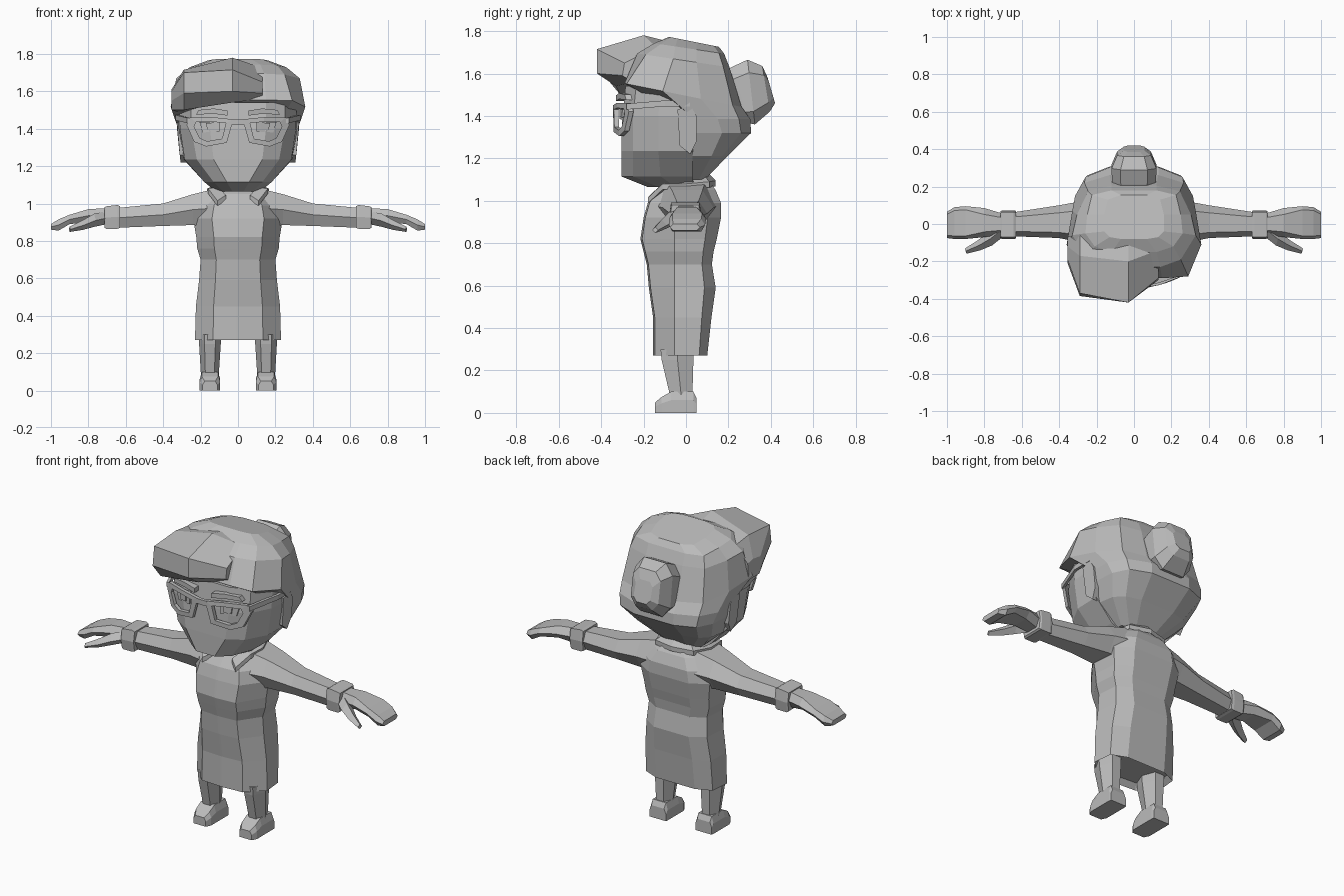
import bpy, bmesh

grey = bpy.data.materials.new("plain_grey")
grey.diffuse_color = (0.5, 0.5, 0.5, 1)


def finish(name, bm, mirror=False):
    bmesh.ops.recalc_face_normals(bm, faces=bm.faces)
    me = bpy.data.meshes.new(name)
    bm.to_mesh(me)
    bm.free()
    me.materials.append(grey)
    ob = bpy.data.objects.new(name, me)
    bpy.context.collection.objects.link(ob)
    if mirror:
        ob.modifiers.new("mirror", 'MIRROR').use_axis[0] = True
    return ob


def loft(name, rings, mirror=False, closed=False):
    """Skin equal-length rings of points; cap the ends or join them in a loop."""
    bm = bmesh.new()
    vs = [[bm.verts.new(p) for p in r] for r in rings]
    pairs = list(zip(vs, vs[1:])) + ([(vs[-1], vs[0])] if closed else [])
    n = len(vs[0])
    for a, b in pairs:
        for i in range(n):
            j = (i + 1) % n
            bm.faces.new((a[i], a[j], b[j], b[i]))
    if not closed:
        bm.faces.new(vs[0])
        bm.faces.new(vs[-1])
    return finish(name, bm, mirror)


def sym(half, z, tilt=0):
    """Full ring from its right half, lying at height z and tilted along y."""
    full = half + [(-x, y) for x, y in reversed(half)]
    return [(x, y, z - tilt * y) for x, y in full]


def limb(x, top, bot, front, back, k=0.6):
    """Six-sided section across the x axis."""
    m = (top + bot) / 2
    return [(x, front, m), (x, front * k, top), (x, back * k, top),
            (x, back, m), (x, back * k, bot), (x, front * k, bot)]


def leg_ring(x0, x1, y0, y1, z):
    """Six-sided section across the z axis."""
    m, d = (y0 + y1) / 2, (x1 - x0) * 0.25
    return [(x0 + d, y0, z), (x1 - d, y0, z), (x1, m, z),
            (x1 - d, y1, z), (x0 + d, y1, z), (x0, m, z)]


# dress: height, half width, front, back
dress = [(0.27, 0.23, -0.155, 0.10), (0.45, 0.225, -0.155, 0.12),
         (0.59, 0.208, -0.175, 0.14), (0.70, 0.20, -0.185, 0.122),
         (0.76, 0.218, -0.20, 0.13), (0.82, 0.223, -0.215, 0.145),
         (0.92, 0.24, -0.20, 0.165), (0.99, 0.22, -0.18, 0.165),
         (1.05, 0.16, -0.135, 0.14), (1.09, 0.10, -0.08, 0.11)]
inner = (0.30, 0.20, -0.13, 0.08)
loft("dress", [sym([(0.03 * w, f), (0.58 * w, f + 0.008), (w, -0.055),
                    (0.95 * w, 0.62 * b), (0.55 * w, b)], z)
               for z, w, f, b in [inner] + dress])
loft("neck", [sym([(0.05, -0.08), (0.09, -0.03), (0.08, 0.06), (0.03, 0.10)], z)
     for z in (1.04, 1.15)])

# sleeves, cuffs, hands
loft("sleeve", [limb(0.10, 1.085, 0.87, -0.15, 0.15),
                limb(0.24, 1.05, 0.885, -0.11, 0.13),
                limb(0.40, 1.0, 0.88, -0.075, 0.10),
                limb(0.66, 0.975, 0.87, -0.065, 0.06)], True)
loft("cuff", [limb(0.63, 0.985, 0.87, -0.078, 0.07, 0.88),
              limb(0.645, 0.992, 0.865, -0.08, 0.073, 0.88),
              limb(0.705, 0.985, 0.865, -0.08, 0.073, 0.88),
              limb(0.715, 0.98, 0.872, -0.075, 0.068, 0.88)], True)
loft("hand", [limb(0.70, 0.975, 0.885, -0.055, 0.055),
              limb(0.80, 0.97, 0.90, -0.07, 0.085),
              limb(0.90, 0.94, 0.89, -0.08, 0.095, 0.8),
              limb(0.96, 0.915, 0.855, -0.08, 0.09, 0.8),
              limb(1.0, 0.89, 0.86, -0.075, 0.065, 0.8)], True)
thumb = [(0.70, -0.025, 0.925, 0.035), (0.77, -0.08, 0.91, 0.035),
         (0.83, -0.115, 0.885, 0.026), (0.90, -0.145, 0.862, 0.014)]
loft("thumb", [[(x - r * 0.3, y - r, z), (x, y, z + r), (x + r * 0.3, y + r, z),
                (x, y, z - r)] for x, y, z, r in thumb], True)

# legs and shoes
loft("leg", [leg_ring(0.09, 0.21, -0.12, 0.035, 0.30), leg_ring(0.092, 0.208, -0.115, 0.035, 0.25),
             leg_ring(0.103, 0.198, -0.075, 0.03, 0.08)], True)
loft("shoe", [[(0.30 - s, y, 0), (s, y, 0), (s, y, t * 0.6),
               (s - 0.012, y, t), (0.312 - s, y, t), (0.30 - s, y, t * 0.6)]
              for y, t, s in [(0.05, 0.07, 0.203), (0.035, 0.1, 0.205), (-0.07, 0.1, 0.205),
                              (-0.115, 0.075, 0.205), (-0.145, 0.05, 0.19)]], True)

# collar: inner top and outer bottom edges, from centre back to the front tip
collar = [((0, 0.11, 1.125), (0, 0.14, 1.08)),
          ((0.09, 0.085, 1.12), (0.125, 0.11, 1.075)),
          ((0.115, -0.01, 1.105), (0.165, 0.0, 1.065)),
          ((0.10, -0.09, 1.085), (0.16, -0.11, 1.065)),
          ((0.065, -0.15, 1.045), (0.11, -0.18, 1.0))]
loft("collar", [[a, (a[0], a[1], a[2] - 0.03), (b[0], b[1], b[2] - 0.012), b,
                 (b[0], b[1], b[2] + 0.015)] for a, b in collar], True)

# face and ears
face = [(1.065, [(0.03, -0.18), (0.08, -0.13), (0.12, -0.05), (0.10, 0.04)]),
        (1.115, [(0.06, -0.305), (0.13, -0.25), (0.18, -0.12), (0.18, 0.03)]),
        (1.235, [(0.13, -0.305), (0.22, -0.25), (0.285, -0.13), (0.29, 0.03)]),
        (1.40, [(0.15, -0.30), (0.25, -0.25), (0.31, -0.13), (0.322, 0.03)]),
        (1.54, [(0.15, -0.285), (0.25, -0.235), (0.315, -0.12), (0.31, 0.03)])]
loft("face", [sym(h, z) for z, h in face])
loft("ear", [[(x + 0.12 * (min(z, 1.38) - 1.38), y, z) for y, z in
              ((-0.03, 1.26), (0.02, 1.22), (0.05, 1.28), (0.05, 1.40), (0.02, 1.45), (-0.04, 1.43))]
             for x in (0.28, 0.326)], True)

# hair: height, tilt, half ring from front to back
hair = [(1.10, 0, [(0.06, 0), (0.10, 0), (0.14, 0.03), (0.14, 0.06), (0.10, 0.08), (0.06, 0.09)]),
        (1.21, 0, [(0.10, 0), (0.20, 0), (0.265, 0.03), (0.25, 0.12), (0.20, 0.17), (0.11, 0.195)]),
        (1.32, 0, [(0.10, 0), (0.20, 0), (0.305, 0.04), (0.295, 0.17), (0.25, 0.26), (0.13, 0.307)]),
        (1.385, 0, [(0.10, 0), (0.20, 0), (0.315, 0.04), (0.315, 0.15), (0.26, 0.25), (0.13, 0.303)]),
        (1.495, 0.2, [(0.15, -0.29), (0.29, -0.28), (0.36, -0.11), (0.33, 0.07), (0.265, 0.22), (0.13, 0.262)]),
        (1.66, 0.15, [(0.14, -0.23), (0.25, -0.19), (0.33, -0.06), (0.305, 0.05), (0.245, 0.175), (0.12, 0.205)]),
        (1.72, 0.15, [(0.12, -0.15), (0.21, -0.12), (0.26, -0.05), (0.25, 0.05), (0.225, 0.155), (0.12, 0.18)]),
        (1.757, 0.2, [(0.07, -0.08), (0.13, -0.07), (0.16, -0.04), (0.16, 0.05), (0.14, 0.13), (0.07, 0.155)])]
loft("hair", [sym(h, z, t) for z, t, h in hair])

# swept fringe: sections along x, listed as (y, z)
fringe = [(-0.355, [(-0.07, 1.60), (-0.12, 1.61), (-0.19, 1.60), (-0.21, 1.55), (-0.18, 1.50), (-0.08, 1.50)]),
          (-0.29, [(-0.05, 1.70), (-0.17, 1.715), (-0.37, 1.70), (-0.385, 1.59), (-0.31, 1.50), (-0.08, 1.48)]),
          (-0.03, [(-0.08, 1.75), (-0.20, 1.78), (-0.42, 1.715), (-0.42, 1.60), (-0.33, 1.54), (-0.10, 1.54)]),
          (0.13, [(-0.08, 1.73), (-0.14, 1.725), (-0.29, 1.65), (-0.30, 1.59), (-0.25, 1.56), (-0.10, 1.56)])]
loft("fringe", [[(x, y, z) for y, z in s] for x, s in fringe])

# bun: top and bottom (y, z) of each octagon, half width
bun = [((0.16, 1.60), (0.25, 1.38), 0.115), ((0.215, 1.63), (0.30, 1.365), 0.118),
       ((0.29, 1.665), (0.325, 1.36), 0.12),
       ((0.36, 1.635), (0.395, 1.42), 0.09), ((0.385, 1.58), (0.42, 1.46), 0.055)]
octagon = [(-0.6, 0), (0.6, 0), (1, 0.2), (1, 0.8), (0.6, 1), (-0.6, 1), (-1, 0.8), (-1, 0.2)]
loft("hair_bun", [[(w * u, a[0] + (b[0] - a[0]) * t, a[1] + (b[1] - a[1]) * t)
                   for u, t in octagon] for a, b, w in bun])


# face details follow this curve
def bend(x, off=0):
    return -0.345 + x * x + off


def plate(name, pts, off, thick):
    loft(name, [[(x, bend(x, o), z) for x, z in pts] for o in (off, off + thick)], True)


# glasses rims
outer = [(0.025, 1.45), (0.14, 1.462), (0.255, 1.46), (0.275, 1.42), (0.235, 1.33), (0.17, 1.305), (0.06, 1.325)]
hole = [(0.065, 1.43), (0.14, 1.437), (0.225, 1.435), (0.235, 1.41), (0.205, 1.35), (0.165, 1.333), (0.085, 1.347)]
loft("glasses_rim", [[(a, bend(a), b), (a, bend(a, 0.022), b), (c, bend(c, 0.022), d), (c, bend(c), d)]
                     for (a, b), (c, d) in zip(outer, hole)], True, closed=True)
plate("glasses_bridge", [(0, 1.42), (0.045, 1.42), (0.035, 1.45), (0, 1.45)], 0.0, 0.02)
loft("glasses_temple", [[(x - 0.008, y, z), (x + 0.008, y, z), (x + 0.008, y, z + 0.028), (x - 0.008, y, z + 0.028)]
                        for x, y, z in ((0.265, -0.28, 1.43), (0.325, -0.10, 1.445), (0.325, 0.02, 1.445))], True)

# eyes and brows
plate("eye", [(0.10, 1.385), (0.19, 1.38), (0.205, 1.435), (0.10, 1.44)], 0.022, 0.02)
plate("pupil", [(0.125, 1.395), (0.165, 1.393), (0.17, 1.43), (0.125, 1.433)], 0.016, 0.008)
plate("eyelid", [(0.09, 1.437), (0.21, 1.432), (0.20, 1.45), (0.10, 1.455)], 0.01, 0.04)
plate("eyebrow", [(0.055, 1.47), (0.13, 1.48), (0.225, 1.475), (0.21, 1.50), (0.13, 1.508), (0.055, 1.497)], 0.012, 0.05)
